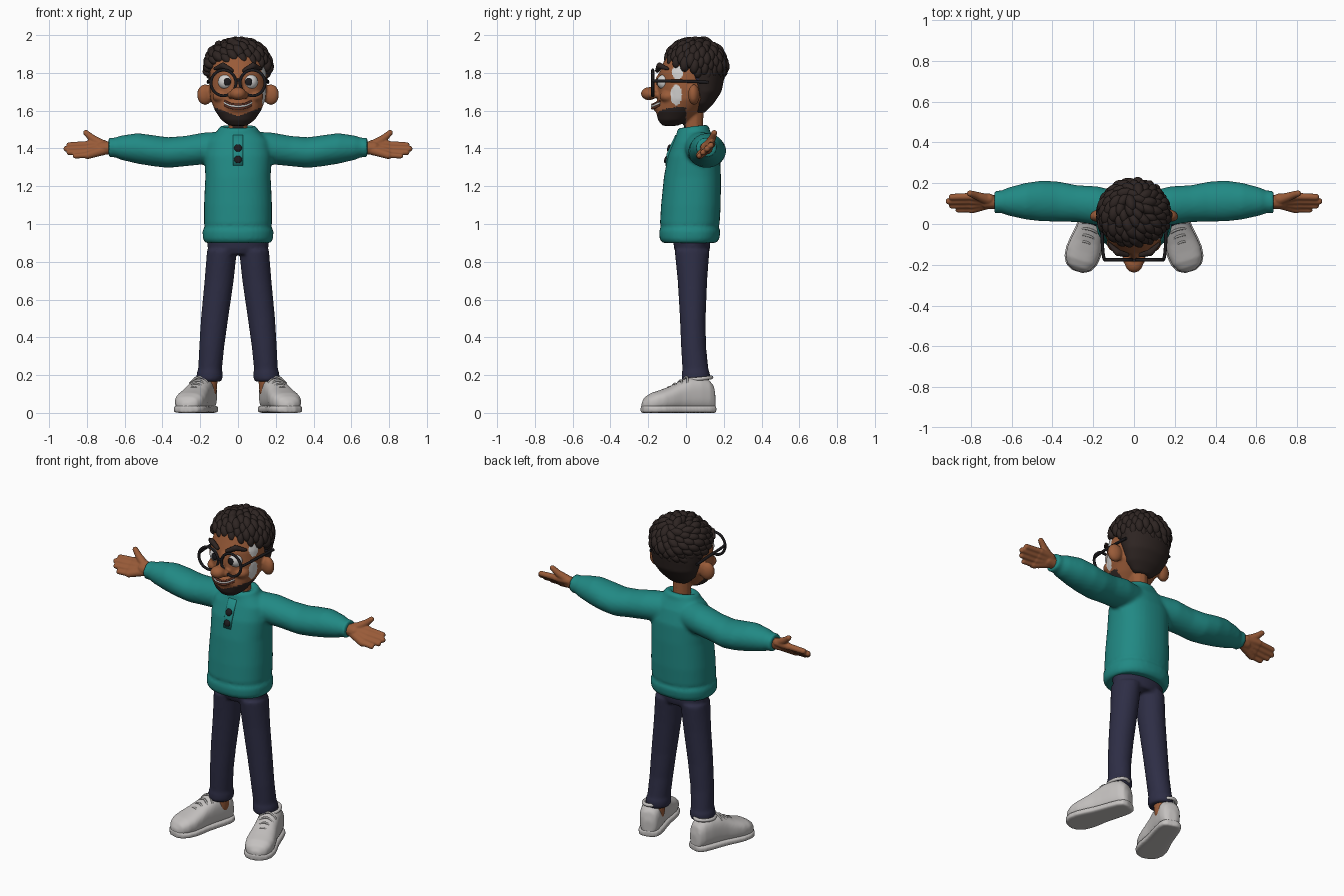
import bpy, bmesh, math, random
from mathutils import Vector, Matrix

random.seed(4)
if "Cube" in bpy.data.objects:
    bpy.data.objects.remove(bpy.data.objects["Cube"])


def material(name, r, g, b):
    m = bpy.data.materials.new(name)
    m.use_nodes = True
    m.diffuse_color = (r, g, b, 1)
    bsdf = m.node_tree.nodes["Principled BSDF"]
    bsdf.inputs["Base Color"].default_value = (r, g, b, 1)
    bsdf.inputs["Roughness"].default_value = 0.7
    return m


teal = material("teal_knit", 0.015, 0.25, 0.23)
navy = material("navy_cloth", 0.027, 0.027, 0.06)
skin = material("brown_skin", 0.32, 0.105, 0.04)
hair = material("dark_brown_hair", 0.027, 0.018, 0.016)
black = material("black_plastic", 0.012, 0.011, 0.013)
white = material("soft_white", 0.65, 0.64, 0.63)
shoe = material("shoe_white", 0.55, 0.53, 0.52)
lace = material("lace_grey", 0.36, 0.35, 0.34)
lips = material("lip_brown", 0.12, 0.035, 0.02)


def loft(bm, axis, rings, p=2.0, n=36):
    """Rings are (position, centre a, centre b, radius a, radius b) along an axis."""
    others = [i for i in range(3) if i != axis]
    loops = []
    for t, a, b, ra, rb in rings:
        loop = []
        for k in range(n):
            c, s = math.cos(math.tau * k / n), math.sin(math.tau * k / n)
            co = Vector((0, 0, 0))
            co[axis] = t
            co[others[0]] = a + ra * math.copysign(abs(c) ** (2 / p), c)
            co[others[1]] = b + rb * math.copysign(abs(s) ** (2 / p), s)
            loop.append(bm.verts.new(co))
        loops.append(loop)
    for l0, l1 in zip(loops, loops[1:]):
        for k in range(n):
            j = (k + 1) % n
            bm.faces.new((l0[k], l0[j], l1[j], l1[k]))
    bm.faces.new(loops[0])
    bm.faces.new(loops[-1])


def ball(bm, c, r, rot=Matrix.Identity(4), detail=3):
    m = Matrix.Translation(c) @ rot @ Matrix.Diagonal((*r, 1))
    bmesh.ops.create_icosphere(bm, subdivisions=detail, radius=1, matrix=m)


def limb(bm, p0, r0, p1, r1, steps=12):
    for i in range(steps + 1):
        t = i / steps
        r = r0 + (r1 - r0) * t
        ball(bm, Vector(p0).lerp(Vector(p1), t), (r, r, r), detail=2)


def finish(bm, name, mats, voxel=0, smooth=0, mirror=False, rule=None):
    """Turn a bmesh into an object; optionally fuse, soften and mirror it."""
    bmesh.ops.recalc_face_normals(bm, faces=bm.faces)
    me = bpy.data.meshes.new(name)
    bm.to_mesh(me)
    bm.free()
    ob = bpy.data.objects.new(name, me)
    bpy.context.collection.objects.link(ob)
    if voxel:
        mod = ob.modifiers.new("fuse", 'REMESH')
        mod.mode = 'VOXEL'
        mod.voxel_size = voxel
    if smooth:
        mod = ob.modifiers.new("soften", 'SMOOTH')
        mod.iterations = smooth
    if mirror:
        mod = ob.modifiers.new("mirror", 'MIRROR')
        mod.use_mirror_merge = False
    if ob.modifiers:
        dg = bpy.context.evaluated_depsgraph_get()
        me = bpy.data.meshes.new_from_object(ob.evaluated_get(dg))
        ob.modifiers.clear()
        ob.data = me
    me.materials.clear()
    for m in mats:
        me.materials.append(m)
    me.shade_smooth()
    if rule:
        for f in me.polygons:
            f.material_index = rule(f.center)
    return ob


def tube(name, pts, r, mat, cyclic=False, mirror=False):
    cu = bpy.data.curves.new(name, 'CURVE')
    cu.dimensions = '3D'
    cu.bevel_depth, cu.bevel_resolution, cu.use_fill_caps = r, 3, True
    sp = cu.splines.new('POLY' if cyclic or len(pts) < 3 else 'NURBS')
    sp.points.add(len(pts) - 1)
    for q, p in zip(sp.points, pts):
        q.co = (*p, 1)
    sp.use_cyclic_u = cyclic
    if sp.type == 'NURBS':
        sp.use_endpoint_u, sp.order_u = True, 3
    cu.materials.append(mat)
    ob = bpy.data.objects.new(name, cu)
    bpy.context.collection.objects.link(ob)
    if mirror:
        ob.modifiers.new("mirror", 'MIRROR').use_mirror_merge = False
    return ob


# Sweater: torso, sleeves and rolled collar fused together
bm = bmesh.new()
loft(bm, 2, [(.9, 0, .018, .174, .142), (.92, 0, .018, .186, .158), (.965, 0, .02, .188, .163),
             (.985, 0, .02, .175, .15), (1.0, 0, .02, .18, .158), (1.1, 0, .026, .18, .158),
             (1.25, 0, .034, .173, .151), (1.36, 0, .042, .178, .138), (1.44, 0, .046, .165, .11),
             (1.5, 0, .042, .1, .08)], p=2.3)
sleeve = [(0, .05, 1.405, .09, .088), (.18, .09, 1.4, .095, .084), (.28, .1, 1.386, .09, .08),
          (.37, .11, 1.378, .098, .081), (.45, .113, 1.388, .1, .082), (.53, .112, 1.4, .09, .081),
          (.62, .11, 1.404, .068, .064), (.65, .109, 1.405, .055, .052), (.685, .108, 1.405, .056, .052)]
loft(bm, 0, sleeve)
loft(bm, 0, [(-t, *rest) for t, *rest in sleeve])
for k in range(40):
    a = math.tau * k / 40
    ball(bm, (.085 * math.cos(a), .038 + .065 * math.sin(a), 1.492 + .008 * math.sin(a)),
         (.024, .024, .028), detail=2)
finish(bm, "sweater", [teal], voxel=.011, smooth=3)

# Button placket and buttons
bm = bmesh.new()
loft(bm, 2, [(1.31, 0, -.098, .026, .012), (1.37, 0, -.089, .027, .014),
             (1.42, 0, -.067, .027, .014), (1.47, 0, -.045, .027, .012)], p=4)
finish(bm, "placket", [teal])
bm = bmesh.new()
for z, y in ((1.402, -.09), (1.342, -.106)):
    ball(bm, (0, y, z), (.021, .009, .021), Matrix.Rotation(-.3, 4, 'X'))
finish(bm, "buttons", [black])

# Trousers with soft hems
bm = bmesh.new()
loft(bm, 2, [(.84, 0, .034, .135, .085), (.87, 0, .032, .16, .095), (.93, 0, .03, .168, .1)])
for s in (1, -1):
    loft(bm, 2, [(z, s * x, y, rx, ry) for z, x, y, rx, ry in (
        (.165, .151, .052, .06, .066), (.18, .151, .052, .069, .075), (.21, .15, .052, .069, .075),
        (.23, .148, .05, .063, .069), (.35, .139, .04, .066, .066), (.5, .124, .036, .072, .068),
        (.7, .1, .034, .077, .078), (.86, .085, .032, .079, .092))])
finish(bm, "trousers", [navy], voxel=.01, smooth=3)

# Ankles
bm = bmesh.new()
limb(bm, (.155, .06, .12), .045, (.152, .055, .2), .048)
finish(bm, "ankles", [skin], voxel=.01, smooth=2, mirror=True)

# Shoes: built heel to toe, then turned outward
place = Matrix.Translation((.155, .15, 0)) @ Matrix.Rotation(math.radians(18), 4, 'Z')
profile = [(0, .025, .1), (.012, .048, .15), (.04, .06, .18), (.09, .065, .192), (.15, .067, .185),
           (.2, .07, .162), (.25, .078, .138), (.3, .083, .12), (.345, .077, .106),
           (.38, .058, .085), (.4, .022, .055)]
bm = bmesh.new()
loft(bm, 1, [(-s, 0, (h + .01) / 2, w, (h - .01) / 2) for s, w, h in profile], p=2.6)
bm.transform(place)
finish(bm, "shoe_uppers", [shoe], voxel=.008, smooth=3, mirror=True)
bm = bmesh.new()
loft(bm, 1, [(-s * 1.01 + .002, 0, .019, w + .006, .019) for s, w, h in profile], p=5)
bm.transform(place)
finish(bm, "shoe_soles", [shoe], voxel=.007, smooth=2, mirror=True)
for i in range(4):
    s = .155 + .032 * i
    h = .186 - .018 * i
    pts = [(-.05, -s - .01, h - .03), (-.025, -s, h + .004), (.025, -s, h + .004), (.05, -s - .01, h - .03)]
    tube("shoe_lace", [place @ Vector(p) for p in pts], .006, lace, mirror=True)
rim = [place @ Vector((.045 * math.cos(a), -.08 + .062 * math.sin(a), .182 + .006 * math.sin(a)))
       for a in (math.tau * k / 24 for k in range(24))]
tube("shoe_rim", rim, .01, shoe, cyclic=True, mirror=True)

# Hands: tilted palm, four fingers and a raised thumb
bm = bmesh.new()
limb(bm, (.65, .108, 1.402), .036, (.72, .108, 1.402), .034)
for i, (length, r) in enumerate(((.862, .014), (.893, .016), (.908, .017), (.893, .017))):
    y, z = .072 + .021 * i, 1.364 + .019 * i
    limb(bm, (.71, .1 + .008 * i, 1.39 + .01 * i), .026, (.795, y, z), .021)
    limb(bm, (.795, y, z), r + .002, (length, y - .003, z - .004), r)
limb(bm, (.72, .12, 1.42), .027, (.775, .14, 1.456), .02)
limb(bm, (.775, .14, 1.456), .02, (.805, .15, 1.483), .016)
finish(bm, "hands", [skin], voxel=.005, smooth=3, mirror=True)


# Head: skull, muzzle, nose, ears and neck, with beard and pale cheek marks
def face_colour(c):
    if c.y < 0 and c.z > 1.5 and c.z < 1.57 + .38 * abs(c.x):
        return 1
    if c.x > .08:
        cheek = ((c.y + .052) / .03) ** 2 + ((c.z - 1.683) / .055) ** 2
        temple = ((c.y + .045) / .03) ** 2 + ((c.z - 1.803) / .036) ** 2
        if min(cheek, temple) < 1:
            return 2
    return 0


bm = bmesh.new()
loft(bm, 2, [(1.52, 0, -.085, .045, .04), (1.55, 0, -.065, .088, .083), (1.6, 0, -.042, .122, .118),
             (1.66, 0, -.004, .146, .146), (1.72, 0, 0, .151, .15), (1.8, 0, .01, .15, .152),
             (1.88, 0, .03, .135, .14), (1.94, 0, .04, .08, .08)], p=2.15)
limb(bm, (0, .04, 1.46), .052, (0, .04, 1.62), .054)
ball(bm, (0, -.1, 1.62), (.085, .076, .045))
ball(bm, (0, -.195, 1.69), (.044, .044, .035))
limb(bm, (0, -.165, 1.7), .026, (0, -.135, 1.78), .02)
for s in (1, -1):
    ball(bm, (s * .036, -.172, 1.683), (.022, .025, .02))
    ball(bm, (s * .174, .042, 1.685), (.044, .03, .055), Matrix.Rotation(s * -.25, 4, 'Z'))
    ball(bm, (s * .085, -.09, 1.675), (.05, .05, .035))
finish(bm, "head", [skin, hair, white], voxel=.007, smooth=4, rule=face_colour)

# Eyes and pupils
bm = bmesh.new()
ball(bm, (.064, -.112, 1.752), (.042, .042, .042))
finish(bm, "eyes", [white], mirror=True)
bm = bmesh.new()
ball(bm, (.056, -.151, 1.753), (.019, .006, .021))
finish(bm, "pupils", [black], mirror=True)

# Eyebrows
bm = bmesh.new()
limb(bm, (.034, -.152, 1.812), .013, (.08, -.14, 1.838), .018)
limb(bm, (.08, -.14, 1.838), .018, (.122, -.098, 1.822), .01)
finish(bm, "eyebrows", [hair], voxel=.006, smooth=2, mirror=True)

# Mouth: upper lip, teeth and lower lip follow one smile curve
for name, dz, r, mat in (("upper_lip", .009, .006, lips), ("teeth", 0, .007, white), ("lower_lip", -.011, .007, lips)):
    tube(name, [(x, y, z + dz) for x, y, z in ((-.07, -.136, 1.642), (-.045, -.168, 1.626), (0, -.182, 1.622),
                                               (.045, -.168, 1.626), (.07, -.136, 1.642))], r, mat)

# Glasses
ring = [(.077 + .066 * math.cos(a), -.176, 1.747 + .068 * math.sin(a))
        for a in (math.tau * k / 40 for k in range(40))]
tube("glasses_rims", ring, .008, black, cyclic=True, mirror=True)
tube("glasses_bridge", [(-.016, -.176, 1.757), (0, -.18, 1.768), (.016, -.176, 1.757)], .007, black)
tube("glasses_temples", [(.142, -.176, 1.757), (.153, -.168, 1.757), (.158, 0, 1.757), (.158, .12, 1.75)],
     .008, black, mirror=True)

# Close-cropped hair at the back and sides, with a navy patch above one ear
bm = bmesh.new()
loft(bm, 2, [(1.59, 0, .075, .06, .026), (1.64, 0, .08, .115, .068), (1.7, 0, .1, .143, .088),
             (1.76, 0, .095, .156, .105), (1.82, 0, .085, .166, .125), (1.88, 0, .06, .16, .145),
             (1.93, 0, .045, .125, .125), (1.965, 0, .045, .06, .06)], n=48)
finish(bm, "hair_base", [hair, navy], voxel=.01, smooth=3,
       rule=lambda c: int(c.x > .1 and abs(c.y - .035) < .035 and abs(c.z - 1.785) < .025))

# Curls swirl outward from the crown
bm = bmesh.new()
crown = Vector((0, .6, .8))
count = 175
for i in range(count):
    h = 1 - 2 * (i + .5) / count
    a = i * math.pi * (3 - math.sqrt(5))
    d = Vector((math.sqrt(1 - h * h) * math.cos(a), math.sqrt(1 - h * h) * math.sin(a), h))
    pos = Vector((0, .05, 1.84)) + Vector((d.x * .157, d.y * .147, d.z * .125))
    if pos.z < 1.83 - .42 * pos.y:
        continue
    along = (d - crown).cross(d).cross(d) * -1
    along = (along.normalized() + d.cross(along.normalized()) * .6 + d * .2).normalized()
    side = d.cross(along).normalized()
    rot = Matrix((along, side, along.cross(side))).transposed().to_4x4()
    k = random.uniform(.85, 1.12)
    ball(bm, pos, (.042 * k, .025 * k, .031 * k), rot)
finish(bm, "hair_curls", [hair])
